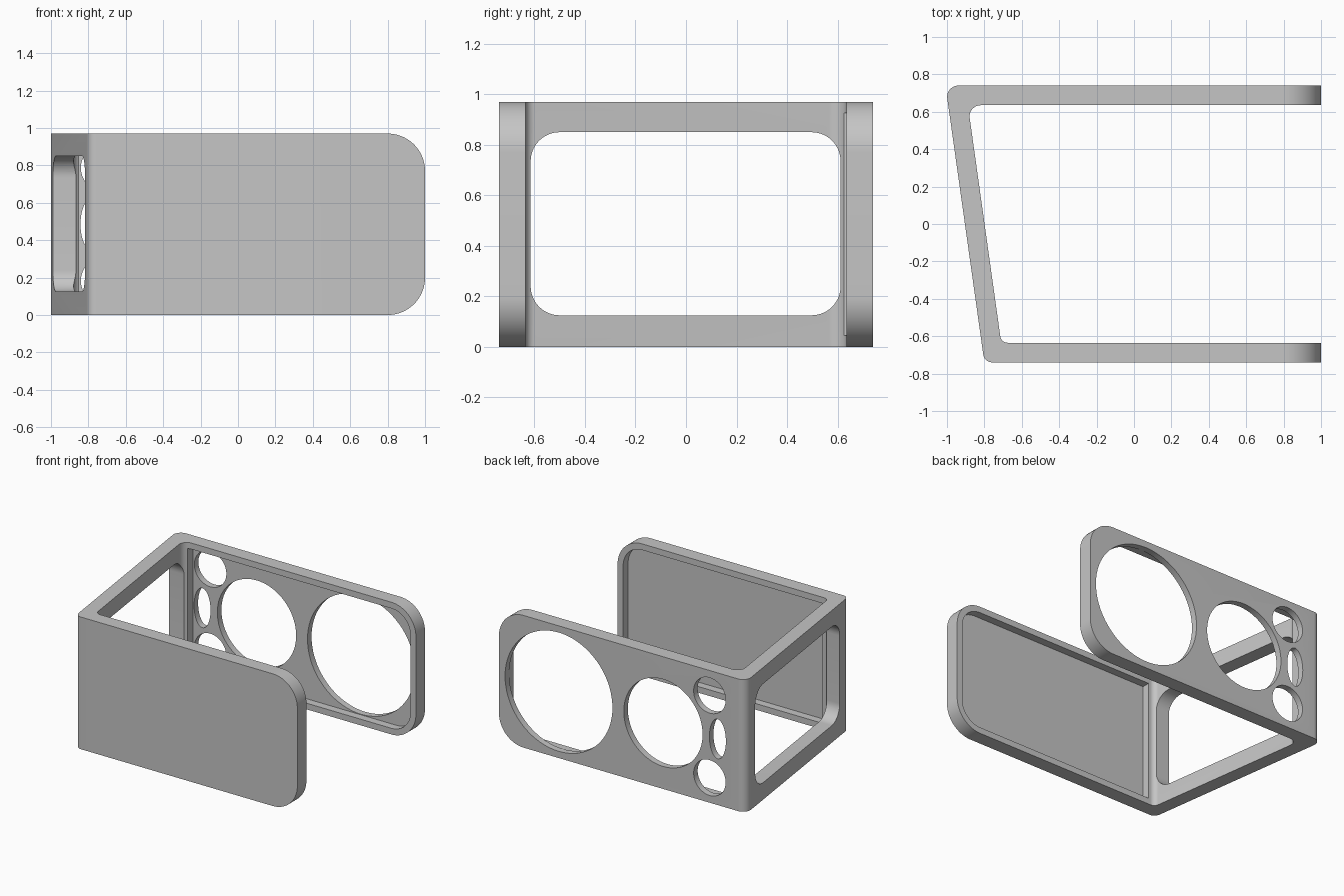
import bpy, bmesh, math
from mathutils import Vector

if "Cube" in bpy.data.objects:
    bpy.data.objects.remove(bpy.data.objects["Cube"])

H = 0.97          # height
MID = H / 2


def rounded(corners, seg=14):
    """2D outline from (x, y, radius) corners, filleting each one."""
    out = []
    n = len(corners)
    for i, (x, y, r) in enumerate(corners):
        p = Vector((x, y))
        if r == 0:
            out.append(p)
            continue
        a = (Vector(corners[i - 1][:2]) - p).normalized()
        b = (Vector(corners[(i + 1) % n][:2]) - p).normalized()
        half = a.angle(b) / 2
        c = p + (a + b).normalized() * (r / math.sin(half))
        t = r / math.tan(half)
        s, e = p + a * t - c, p + b * t - c
        w = s.angle(e)
        for k in range(seg + 1):
            f = k / seg
            out.append(c + (s * math.sin((1 - f) * w) + e * math.sin(f * w)) / math.sin(w))
    return out


def ellipse(cx, cy, rx, ry, n=72):
    return [Vector((cx + rx * math.cos(math.tau * k / n),
                    cy + ry * math.sin(math.tau * k / n))) for k in range(n)]


def prism(name, outline, axis, lo, hi):
    """Extrude an outline along an axis between lo and hi."""
    def place(p, d):
        return {'x': (d, p.x, p.y), 'y': (p.x, d, p.y), 'z': (p.x, p.y, d)}[axis]
    bm = bmesh.new()
    a = [bm.verts.new(place(p, lo)) for p in outline]
    b = [bm.verts.new(place(p, hi)) for p in outline]
    n = len(a)
    bm.faces.new(a)
    bm.faces.new(b)
    for i in range(n):
        j = (i + 1) % n
        bm.faces.new((a[i], a[j], b[j], b[i]))
    bmesh.ops.recalc_face_normals(bm, faces=bm.faces)
    me = bpy.data.meshes.new(name)
    bm.to_mesh(me)
    bm.free()
    ob = bpy.data.objects.new(name, me)
    bpy.context.collection.objects.link(ob)
    return ob


def carve(ob, cutter, operation='DIFFERENCE'):
    cutter.hide_render = True
    m = ob.modifiers.new("carve", 'BOOLEAN')
    m.operation, m.solver, m.object = operation, 'EXACT', cutter
    bpy.context.view_layer.objects.active = ob
    bpy.ops.object.modifier_apply(modifier=m.name)
    bpy.data.objects.remove(cutter, do_unlink=True)


# U-shaped body: two parallel plates joined by a slanted wall
body = prism("bracket_body", rounded([
    (1.1, 0.74, 0), (-1.008, 0.74, 0.06), (-0.80, -0.74, 0.05), (1.1, -0.74, 0),
    (1.1, -0.635, 0), (-0.71, -0.635, 0.04), (-0.888, 0.635, 0.06), (1.1, 0.635, 0)]),
    'z', -0.05, H + 0.05)

# Trim to height and round the free ends of the plates
carve(body, prism("end_trim", rounded([
    (-1.2, 0, 0), (1, 0, 0.2), (1, H, 0.2), (-1.2, H, 0)], 24), 'y', -1, 1), 'INTERSECT')

# Shallow pockets on the inner faces, leaving a rim
RIM = 0.045
for left, lo, hi in ((-0.85, 0.61, 0.693), (-0.66, -0.693, -0.61)):
    carve(body, prism("pocket", rounded([
        (left, RIM, 0), (1 - RIM, RIM, 0.155),
        (1 - RIM, H - RIM, 0.155), (left, H - RIM, 0)], 20), 'y', lo, hi))

# Window through the slanted wall
carve(body, prism("window", rounded([
    (-0.615, 0.125, 0.115), (0.612, 0.125, 0.115),
    (0.612, 0.85, 0.115), (-0.615, 0.85, 0.115)]), 'x', -1.2, -0.6))

# Round and oval openings in the back plate
for cx, cz, rx, rz in ((0.515, MID, 0.436, 0.436), (-0.333, MID, 0.32, 0.32),
                       (-0.71, 0.787, 0.13, 0.13), (-0.71, 0.183, 0.13, 0.13),
                       (-0.775, MID, 0.067, 0.145)):
    carve(body, prism("opening", ellipse(cx, cz, rx, rz), 'y', 0.6, 0.9))

# Colour and shading
grey = bpy.data.materials.new("plain_grey")
grey.diffuse_color = (0.56, 0.56, 0.56, 1)
grey.use_nodes = True
grey.node_tree.nodes["Principled BSDF"].inputs["Base Color"].default_value = grey.diffuse_color
body.data.materials.clear()
body.data.materials.append(grey)
for p in body.data.polygons:
    p.material_index = 0
bpy.ops.object.select_all(action='DESELECT')
body.select_set(True)
bpy.context.view_layer.objects.active = body
bpy.ops.object.shade_smooth_by_angle(angle=math.radians(25))
